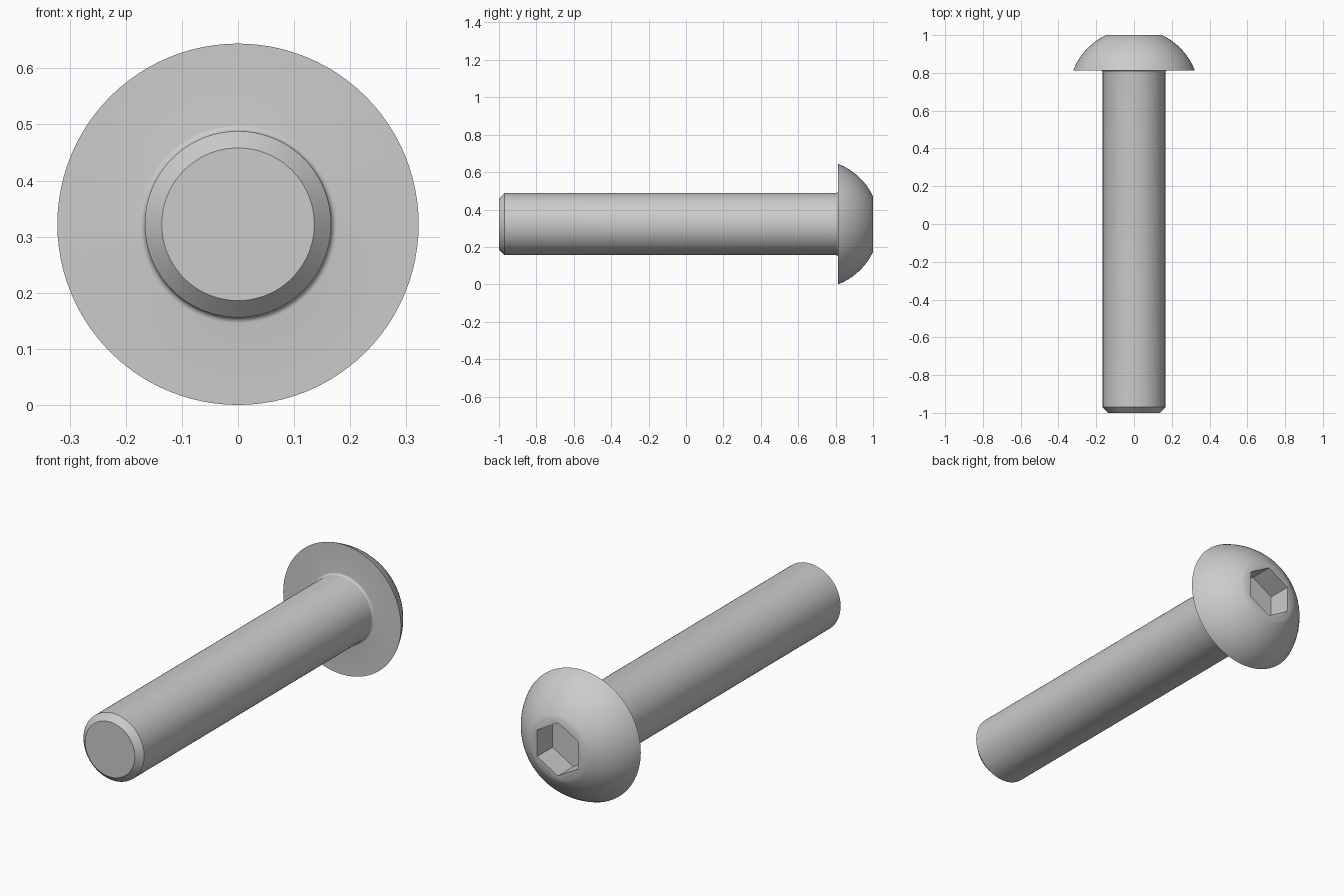
import bpy, bmesh, math
from mathutils import Matrix, Vector

cube = bpy.data.objects.get("Cube")
if cube:
    bpy.data.objects.remove(cube, do_unlink=True)

AXIS_Z = 0.322
HEAD_R, HEAD_Y = 0.322, 0.813
FLAT_R = 0.148
SHANK_R = 0.166
FILLET = 0.011
CHAMFER = 0.03
SOCKET_R, SOCKET_DEPTH = 0.131, 0.12

steel = bpy.data.materials.new("grey steel")
steel.use_nodes = True
GREY = (0.6, 0.6, 0.6, 1)
steel.diffuse_color = GREY
steel.node_tree.nodes["Principled BSDF"].inputs["Base Color"].default_value = GREY


def add_object(name, bm):
    bmesh.ops.recalc_face_normals(bm, faces=bm.faces)
    mesh = bpy.data.meshes.new(name)
    bm.to_mesh(mesh)
    bm.free()
    mesh.materials.append(steel)
    obj = bpy.data.objects.new(name, mesh)
    bpy.context.collection.objects.link(obj)
    return obj


def arc(cr, cy, radius, start, end, steps):
    """Profile points (radius, y) along a circular arc."""
    angles = [start + (end - start) * i / steps for i in range(steps + 1)]
    return [(cr + radius * math.cos(a), cy + radius * math.sin(a)) for a in angles]


# Half profile from the tip: chamfer, shank, fillet, bearing face, dome, flat top
profile = [(0, -1), (SHANK_R - CHAMFER, -1), (SHANK_R, -1 + CHAMFER)]
profile += arc(SHANK_R + FILLET, HEAD_Y - FILLET, FILLET, math.pi, math.pi / 2, 5)
dome_y = (1 + FLAT_R**2 - HEAD_R**2 - HEAD_Y**2) / (2 * (1 - HEAD_Y))
dome_r = math.hypot(FLAT_R, 1 - dome_y)
profile += arc(0, dome_y, dome_r, math.atan2(HEAD_Y - dome_y, HEAD_R),
               math.atan2(1 - dome_y, FLAT_R), 14)
profile.append((0, 1))

# Screw body, turned around its long axis
bm = bmesh.new()
verts = [bm.verts.new((r, y, AXIS_Z)) for r, y in profile]
edges = [bm.edges.new(pair) for pair in zip(verts, verts[1:])]
bmesh.ops.spin(bm, geom=verts + edges, cent=(0, 0, AXIS_Z), axis=(0, 1, 0),
               angle=math.tau, steps=96, use_duplicate=False)
bmesh.ops.remove_doubles(bm, verts=bm.verts, dist=0.0002)
# Merge the end fans into single flat discs
ends = [e for e in bm.edges
        if any(math.hypot(v.co.x, v.co.z - AXIS_Z) < 0.001 for v in e.verts)]
bmesh.ops.dissolve_edges(bm, edges=ends, use_verts=True)
screw = add_object("button_head_screw", bm)

# Hexagonal socket cutter, with one corner pointing up
bm = bmesh.new()
place = (Matrix.Translation(Vector((0, 1, AXIS_Z)))
         @ Matrix.Rotation(math.pi / 2, 4, "X"))
bmesh.ops.create_cone(bm, cap_ends=True, segments=6, radius1=SOCKET_R,
                      radius2=SOCKET_R, depth=2 * SOCKET_DEPTH, matrix=place)
cutter = add_object("socket_cutter", bm)
cutter.hide_render = True

socket = screw.modifiers.new("hex socket", "BOOLEAN")
socket.object = cutter
socket.operation = "DIFFERENCE"
socket.solver = "EXACT"
bpy.ops.object.select_all(action="DESELECT")
screw.select_set(True)
bpy.context.view_layer.objects.active = screw
bpy.ops.object.modifier_apply(modifier=socket.name)
bpy.data.objects.remove(cutter, do_unlink=True)
bpy.ops.object.shade_smooth_by_angle(angle=math.radians(30))
